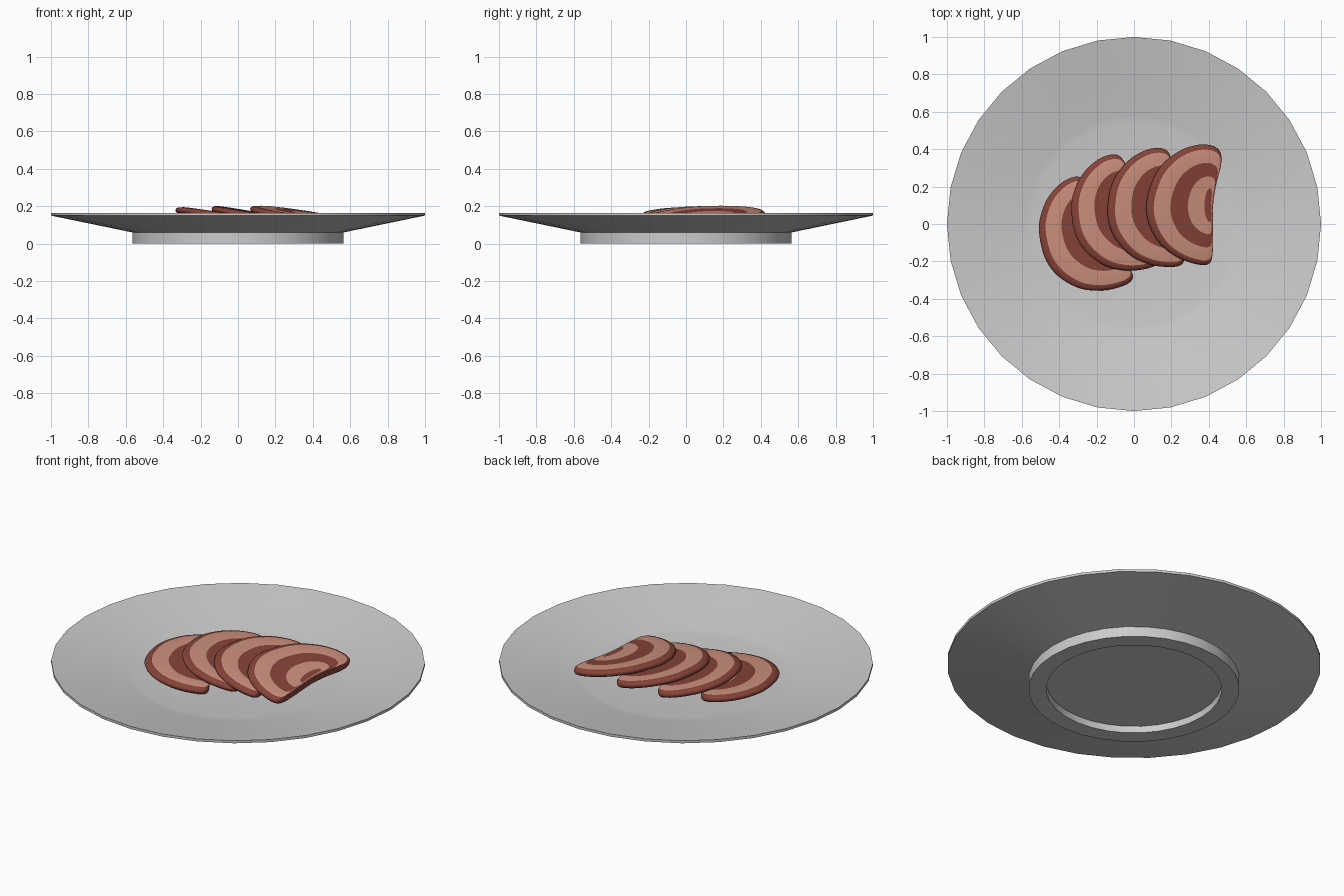
import bpy, bmesh, math
from mathutils import Matrix, Vector

if "Cube" in bpy.data.objects:
    bpy.data.objects.remove(bpy.data.objects["Cube"])


def material(name, rgb):
    m = bpy.data.materials.new(name)
    m.diffuse_color = (*rgb, 1)
    m.use_nodes = True
    m.node_tree.nodes["Principled BSDF"].inputs["Base Color"].default_value = m.diffuse_color
    return m


PLATE = material("plate_grey", (0.60, 0.60, 0.60))
PINK = material("slice_pink", (0.60, 0.28, 0.205))
RED = material("slice_dark_red", (0.235, 0.056, 0.04))


def finish(bm, name, mats, angle):
    bmesh.ops.recalc_face_normals(bm, faces=bm.faces)
    me = bpy.data.meshes.new(name)
    bm.to_mesh(me)
    bm.free()
    for m in mats:
        me.materials.append(m)
    ob = bpy.data.objects.new(name, me)
    bpy.context.collection.objects.link(ob)
    bpy.ops.object.select_all(action='DESELECT')
    ob.select_set(True)
    bpy.context.view_layer.objects.active = ob
    bpy.ops.object.shade_smooth_by_angle(angle=math.radians(angle))
    return ob


def bridge(bm, loops, colours):
    """Join successive closed loops with quads and cap both ends."""
    n = len(loops[0])
    for a, b, c in zip(loops, loops[1:], colours[1:]):
        for i in range(n):
            j = (i + 1) % n
            bm.faces.new((a[i], a[j], b[j], b[i])).material_index = c
    bm.faces.new(loops[0]).material_index = colours[0]
    bm.faces.new(loops[-1]).material_index = colours[-1]


# Plate: lathed profile, from recessed base centre round to the dish floor
profile = [(0.47, 0.04), (0.47, 0.0), (0.565, 0.0), (0.565, 0.06), (1.0, 0.15),
           (1.0, 0.165), (0.78, 0.125), (0.58, 0.088), (0.54, 0.082)]
bm = bmesh.new()
loops = [[bm.verts.new((r * math.cos(math.tau * i / 32), r * math.sin(math.tau * i / 32), z))
          for i in range(32)] for r, z in profile]
bridge(bm, loops, [0] * len(loops))
finish(bm, "plate", [PLATE], 30)

# Half-moon slice outline, origin at the middle of the cut edge
outline = [(-0.015, 0), (0.002, 0.12), (0.028, 0.22), (0.03, 0.285), (-0.005, 0.325),
           (-0.09, 0.335), (-0.2, 0.30), (-0.3, 0.215), (-0.355, 0.105), (-0.375, 0),
           (-0.355, -0.1), (-0.295, -0.2), (-0.2, -0.27), (-0.1, -0.305),
           (-0.04, -0.305), (-0.018, -0.265), (-0.015, -0.14)]


def smooth_closed(pts, steps=4):
    """Catmull-Rom curve through a closed list of points."""
    p = [Vector(q) for q in pts]
    n, out = len(p), []
    for i in range(n):
        a, b, c, d = (p[(i + k) % n] for k in (-1, 0, 1, 2))
        for s in range(steps):
            t = s / steps
            out.append(0.5 * (2 * b + (c - a) * t + (2 * a - 5 * b + 4 * c - d) * t * t
                              + (3 * b - a - 3 * c + d) * t ** 3))
    return out


OUT = smooth_closed(outline)
CENTRE = Vector((-0.028, 0.01))
H = 0.021
# Rings from core to edge: x scale, y scale, height, colour (0 pink, 1 red)
rings = [(0.10, 0.28, H, 1), (0.36, 0.48, H, 0), (0.63, 0.70, H, 1),
         (0.89, 0.92, H * 0.95, 0), (0.96, 0.97, H * 0.75, 1), (0.99, 0.99, H * 0.4, 1)]


def slice_(name, pos, turn, tilt):
    bm = bmesh.new()
    lower = [(sx, sy, -z) for sx, sy, z, _ in reversed(rings)]
    levels = [r[:3] for r in rings] + [(1, 1, 0)] + lower
    up = [r[3] for r in rings]
    colours = up + [1, 1] + up[:0:-1]
    loops = []
    for sx, sy, z in levels:
        loops.append([bm.verts.new((CENTRE.x + (p.x - CENTRE.x) * sx,
                                    CENTRE.y + (p.y - CENTRE.y) * sy, z)) for p in OUT])
    bridge(bm, loops, colours)
    bm.faces.ensure_lookup_table()
    bm.faces[-1].material_index = 1
    ob = finish(bm, name, [PINK, RED], 50)
    # turn in plan, raise the round side, dip the front a little
    ob.matrix_world = (Matrix.Translation(pos)
                       @ Matrix.Rotation(math.radians(3), 4, 'X')
                       @ Matrix.Rotation(math.radians(turn), 4, 'Z')
                       @ Matrix.Rotation(math.radians(tilt), 4, 'Y'))


# Four overlapping slices fanned across the plate
fan = [((-0.14, -0.02, 0.108), 32, 5), ((0.03, 0.08, 0.122), 25, 10),
       ((0.225, 0.09, 0.124), 13, 10), ((0.435, 0.09, 0.128), 0, 9)]
for k, (pos, turn, tilt) in enumerate(fan, 1):
    slice_(f"slice_{k}", pos, turn, tilt)
